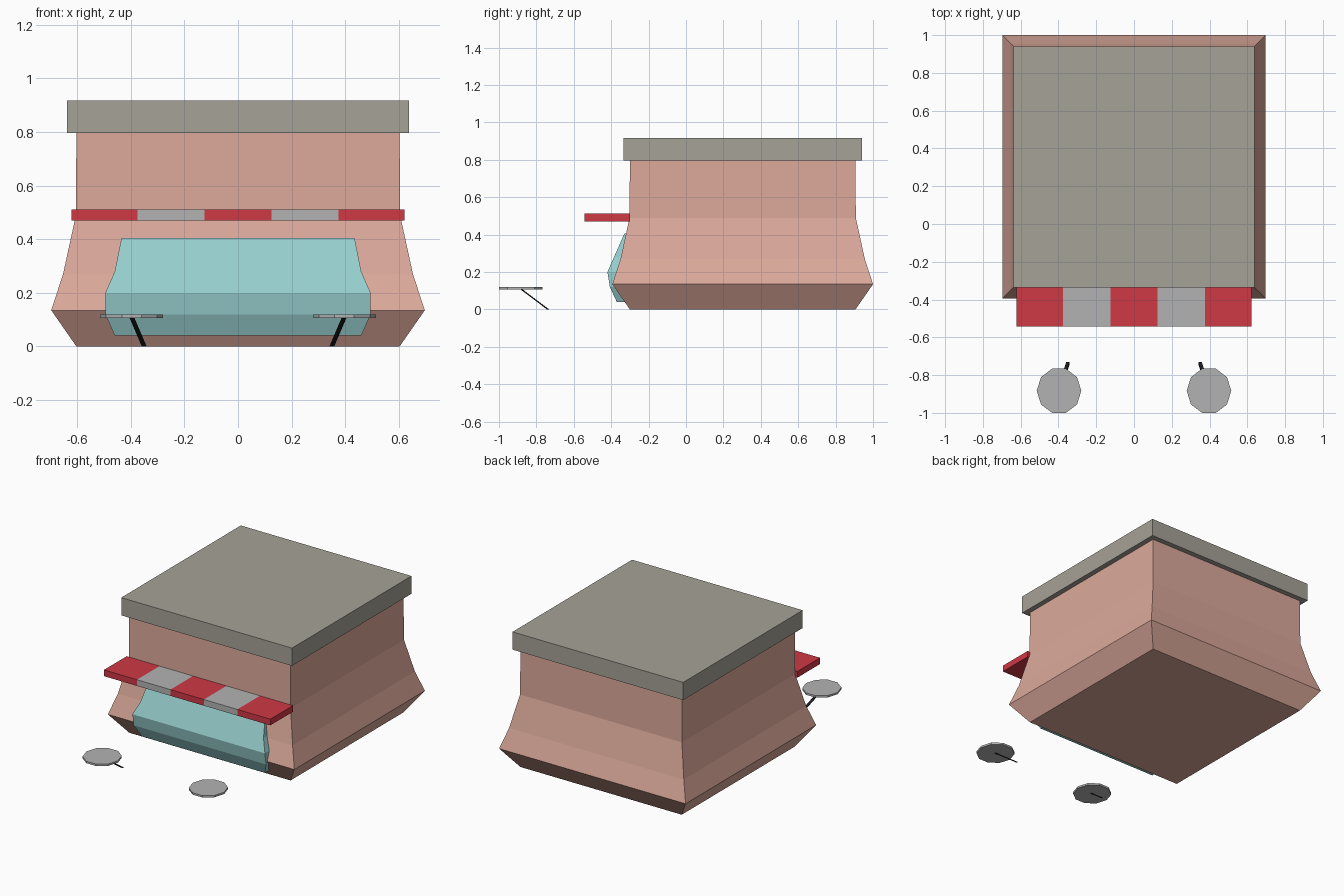
import bpy, math
from mathutils import Vector

if "Cube" in bpy.data.objects:
    bpy.data.objects.remove(bpy.data.objects["Cube"])


def material(name, rgb):
    m = bpy.data.materials.new(name)
    m.diffuse_color = (*rgb, 1)
    m.use_nodes = True
    m.node_tree.nodes["Principled BSDF"].inputs["Base Color"].default_value = m.diffuse_color
    return m


def loft(name, rings, mat=None):
    """Closed mesh skinned through rings of equal point count."""
    n = len(rings[0])
    verts = [p for ring in rings for p in ring]
    faces = [tuple(range(n))[::-1], tuple(range(len(verts) - n, len(verts)))]
    for r in range(len(rings) - 1):
        for i in range(n):
            j = (i + 1) % n
            faces.append((r*n + i, r*n + j, r*n + n + j, r*n + n + i))
    me = bpy.data.meshes.new(name)
    me.from_pydata(verts, [], faces)
    ob = bpy.data.objects.new(name, me)
    bpy.context.collection.objects.link(ob)
    if mat:
        me.materials.append(mat)
    return ob


def rect(x0, x1, y0, y1, z):
    return [(x0, y0, z), (x1, y0, z), (x1, y1, z), (x0, y1, z)]


def box(name, x0, x1, y0, y1, z0, z1, mat=None):
    return loft(name, [rect(x0, x1, y0, y1, z) for z in (z0, z1)], mat)


clay = material("clay", (0.72, 0.40, 0.33))
stone = material("stone", (0.38, 0.36, 0.31))
teal = material("teal", (0.31, 0.62, 0.62))
red = material("red", (0.62, 0.04, 0.06))
white = material("pale_grey", (0.45, 0.45, 0.45))
black = material("black", (0.01, 0.01, 0.015))

# Flared building body: half-width at each height
CY = 0.303
levels = [(0.603, 0), (0.697, 0.135), (0.653, 0.27), (0.605, 0.49), (0.603, 0.80)]
loft("building_body", [rect(-h, h, CY - h, CY + h, z) for h, z in levels], clay)

# Roof slab
box("roof_slab", -0.638, 0.638, CY - 0.638, CY + 0.638, 0.797, 0.917, stone)

# Striped awning
edges = [-0.622, -0.375, -0.125, 0.125, 0.375, 0.622]
for i in range(5):
    box(f"awning_stripe_{i + 1}", edges[i], edges[i + 1], -0.543, -0.30,
        0.47, 0.512, white if i % 2 else red)

# Bulging counter front: (half width, front y, z)
counter = [(0.46, -0.37, 0.04), (0.495, -0.407, 0.12), (0.495, -0.42, 0.20),
           (0.46, -0.385, 0.28), (0.435, -0.33, 0.405)]
loft("counter_front", [rect(-w, w, y, -0.305, z) for w, y, z in counter], teal)

# Stools: ten-sided seat on a slanted leg
for side, label in ((-1, "left"), (1, "right")):
    cx, cy = side * 0.397, -0.883
    loft(f"stool_seat_{label}",
         [[(cx + 0.118 * math.cos(k * math.tau / 10),
            cy + 0.123 * math.sin(k * math.tau / 10), z) for k in range(10)]
          for z in (0.107, 0.12)], white)
    leg = [rect(x - 0.009, x + 0.009, y - 0.006, y + 0.006, z)
           for x, y, z in ((side * 0.35, -0.737, 0), (side * 0.397, cy, 0.11))]
    loft(f"stool_leg_{label}", leg, black)
